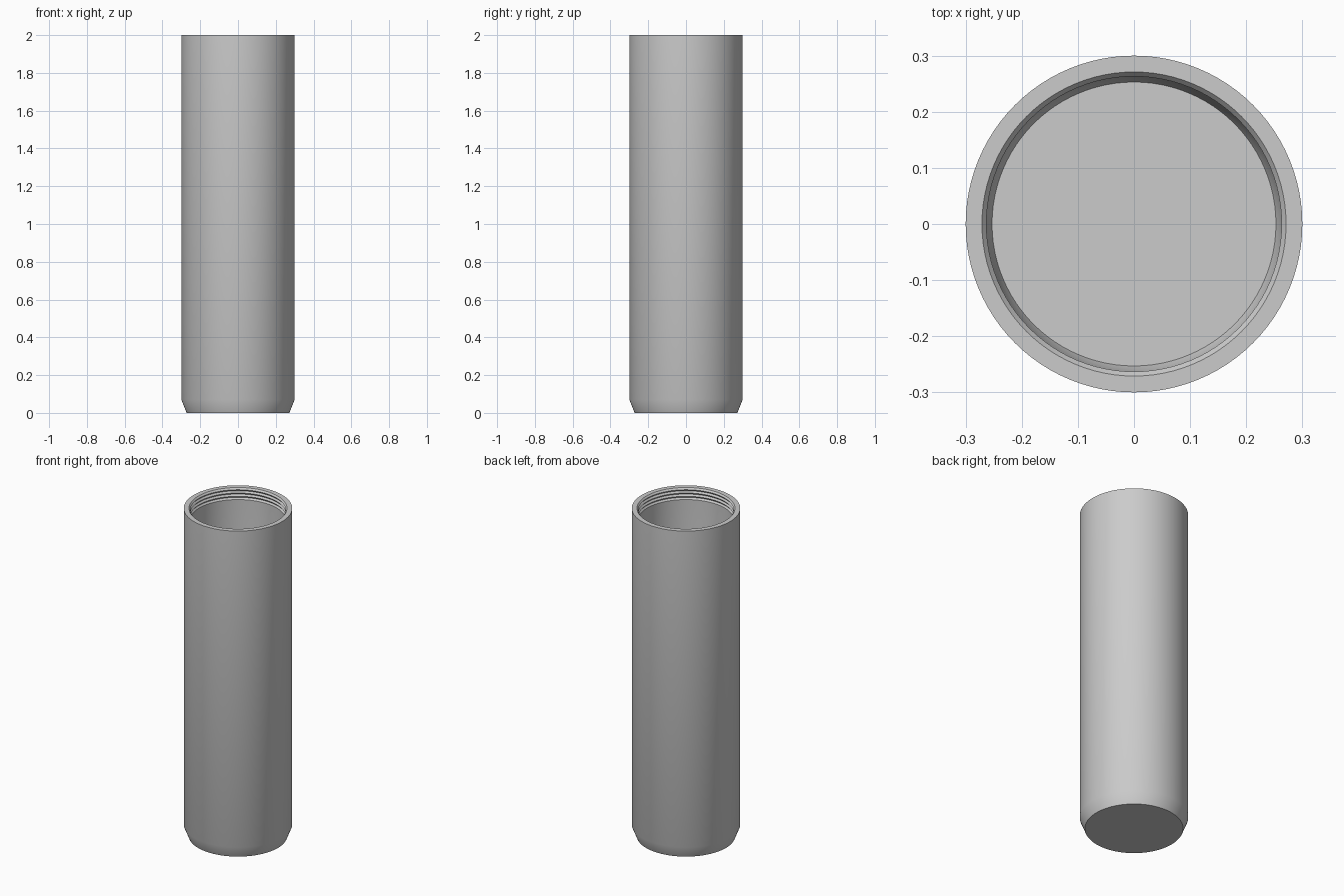
import bpy
import bmesh
import math

if "Cube" in bpy.data.objects:
    bpy.data.objects.remove(bpy.data.objects["Cube"])

SEGMENTS = 96

# single grey finish
grey = bpy.data.materials.new("grey")
grey.diffuse_color = (0.6, 0.6, 0.6, 1.0)
grey.use_nodes = True
grey.node_tree.nodes["Principled BSDF"].inputs["Base Color"].default_value = grey.diffuse_color


def lathe(name, profile, material):
    """Spin a closed (radius, z) profile, ending on the axis, around z."""
    bm = bmesh.new()
    rings = []
    for r, z in profile:
        ring = []
        for i in range(SEGMENTS):
            a = 2 * math.pi * i / SEGMENTS
            ring.append(bm.verts.new((r * math.cos(a), r * math.sin(a), z)))
        rings.append(ring)
    for low, high in zip(rings, rings[1:]):
        for i in range(SEGMENTS):
            j = (i + 1) % SEGMENTS
            bm.faces.new((low[i], low[j], high[j], high[i]))
    bm.faces.new(rings[0][::-1])   # underside
    bm.faces.new(rings[-1])        # inner floor
    mesh = bpy.data.meshes.new(name)
    bm.to_mesh(mesh)
    bm.free()
    mesh.materials.append(material)
    obj = bpy.data.objects.new(name, mesh)
    bpy.context.collection.objects.link(obj)
    bpy.ops.object.select_all(action='DESELECT')
    obj.select_set(True)
    bpy.context.view_layer.objects.active = obj
    bpy.ops.object.shade_smooth_by_angle(angle=math.radians(30))
    return obj


# outer wall with tapered foot, up to the flat rim
profile = [(0.272, 0.0), (0.30, 0.07), (0.30, 2.0), (0.271, 2.0)]

# internal screw thread just below the rim
root, crest, pitch, turns = 0.271, 0.263, 0.02, 4
for t in range(turns):
    top = 2.0 - t * pitch
    profile.append((crest, top - pitch / 2))
    if t < turns - 1:
        profile.append((root, top - pitch))

# straight bore, tapered bottom and floor
profile += [(crest, 0.077), (0.253, 0.05)]

lathe("threaded_tube", profile, grey)
